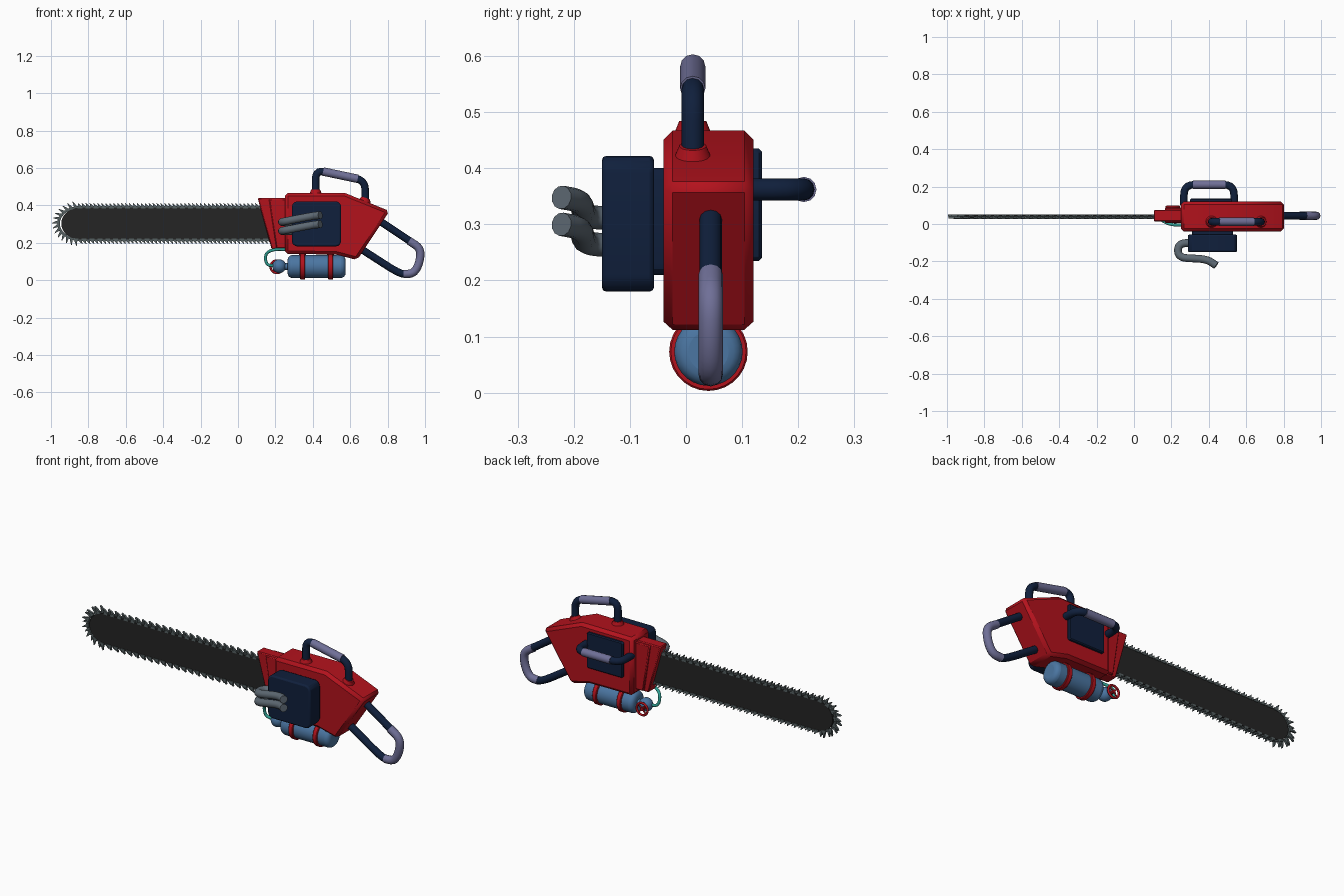
import bpy, bmesh, math
from mathutils import Vector

if "Cube" in bpy.data.objects:
    bpy.data.objects.remove(bpy.data.objects["Cube"])


def mat(name, r, g, b):
    m = bpy.data.materials.new(name)
    m.diffuse_color = (r, g, b, 1)
    m.use_nodes = True
    m.node_tree.nodes["Principled BSDF"].inputs["Base Color"].default_value = m.diffuse_color
    return m


RED = mat("red", 0.45, 0.006, 0.012)
NAVY = mat("navy", 0.005, 0.014, 0.045)
GRIP = mat("grip", 0.16, 0.16, 0.31)
BLUE = mat("tank_blue", 0.07, 0.18, 0.36)
TEAL = mat("teal", 0.03, 0.36, 0.30)
DARK = mat("bar_dark", 0.018, 0.018, 0.018)
STEEL = mat("steel", 0.09, 0.115, 0.12)
PIPE = mat("pipe_grey", 0.11, 0.14, 0.17)


def finish(o, name, m, angle=35):
    o.name = name
    o.data.materials.clear()
    o.data.materials.append(m)
    bpy.ops.object.select_all(action='DESELECT')
    o.select_set(True)
    bpy.context.view_layer.objects.active = o
    bpy.ops.object.shade_smooth_by_angle(angle=math.radians(angle))
    return o


def from_bmesh(bm, name, m, bevel=0, segments=1):
    bmesh.ops.recalc_face_normals(bm, faces=bm.faces)
    me = bpy.data.meshes.new(name)
    bm.to_mesh(me)
    bm.free()
    o = bpy.data.objects.new(name, me)
    bpy.context.collection.objects.link(o)
    if bevel:
        b = o.modifiers.new("bevel", 'BEVEL')
        b.width, b.segments = bevel, segments
    return finish(o, name, m, 25)


def add_prism(bm, outline, y0, y1):
    """Extrude an xz outline from y0 to y1."""
    a = [bm.verts.new((x, y0, z)) for x, z in outline]
    b = [bm.verts.new((x, y1, z)) for x, z in outline]
    bm.faces.new(a)
    bm.faces.new(b[::-1])
    for i in range(len(a)):
        j = (i + 1) % len(a)
        bm.faces.new((a[i], b[i], b[j], a[j]))


def prism(name, outline, y0, y1, m, bevel=0, segments=1):
    bm = bmesh.new()
    add_prism(bm, outline, y0, y1)
    return from_bmesh(bm, name, m, bevel, segments)


def rounded_rect(x0, x1, z0, z1, r, n=3):
    pts = []
    for k, (cx, cz) in enumerate(((x1 - r, z1 - r), (x0 + r, z1 - r), (x0 + r, z0 + r), (x1 - r, z0 + r))):
        for i in range(n + 1):
            a = math.pi / 2 * (k + i / n)
            pts.append((cx + r * math.cos(a), cz + r * math.sin(a)))
    return pts


def fillet(points, r, n=5):
    """Round the inner corners of a path."""
    p = [Vector(q) for q in points]
    out = [p[0]]
    for a, b, c in zip(p, p[1:], p[2:]):
        s = b + (a - b).normalized() * min(r, (a - b).length / 2)
        e = b + (c - b).normalized() * min(r, (c - b).length / 2)
        for i in range(n + 1):
            t = i / n
            out.append(s * (1 - t) ** 2 + b * 2 * t * (1 - t) + e * t * t)
    return out + [p[-1]]


def tube(name, points, radius, m, corner=0.05):
    cu = bpy.data.curves.new(name, 'CURVE')
    cu.dimensions = '3D'
    cu.bevel_depth, cu.bevel_resolution, cu.use_fill_caps = radius, 4, True
    path = fillet(points, corner)
    path = [path[0]] + [q for p, q in zip(path, path[1:]) if (q - p).length > 1e-5]
    s = cu.splines.new('POLY')
    s.points.add(len(path) - 1)
    for pt, q in zip(s.points, path):
        pt.co = (*q, 1)
    o = bpy.data.objects.new(name, cu)
    bpy.context.collection.objects.link(o)
    bpy.ops.object.select_all(action='DESELECT')
    o.select_set(True)
    bpy.context.view_layer.objects.active = o
    bpy.ops.object.convert(target='MESH')
    return finish(bpy.context.object, name, m, 45)


def cylinder(name, r, length, loc, rot, m, bevel=0, segments=3, r2=None):
    bpy.ops.mesh.primitive_cone_add(vertices=28, radius1=r, radius2=r if r2 is None else r2,
                                    depth=length, location=loc, rotation=rot)
    o = bpy.context.object
    if bevel:
        b = o.modifiers.new("bevel", 'BEVEL')
        b.width, b.segments = bevel, segments
    return finish(o, name, m)


# Main housing and blade guard
prism("housing", [(0.25, 0.465), (0.57, 0.467), (0.81, 0.37), (0.637, 0.108), (0.52, 0.138), (0.25, 0.14)],
      -0.04, 0.12, RED, 0.016)
prism("blade_guard", [(0.105, 0.44), (0.26, 0.44), (0.26, 0.165), (0.18, 0.165)], 0.014, 0.076, RED, 0.005)
prism("guard_step", [(0.165, 0.435), (0.26, 0.435), (0.26, 0.17), (0.205, 0.17)], 0.005, 0.088, RED, 0.005)

# Engine block on the front, cover plate on the back
prism("engine_block", rounded_rect(0.288, 0.552, 0.18, 0.422, 0.03), -0.15, -0.057, NAVY, 0.008, 2)
prism("engine_base", rounded_rect(0.31, 0.53, 0.21, 0.40, 0.02), -0.06, -0.035, NAVY)
prism("back_cover", rounded_rect(0.30, 0.525, 0.235, 0.435, 0.008, 2), 0.11, 0.135, NAVY, 0.005)

# Guide bar with rounded nose
CX, CZ, CY, END = -0.845, 0.303, 0.04, 0.22


def track(r, rx, n):
    """Points and tangents evenly spaced along the bar edge."""
    arc, straight = math.pi * (r + rx) / 2, END - CX
    for i in range(n):
        d = (2 * straight + arc) * (i + 0.5) / n
        if d < straight:
            yield Vector((END - d, 0, CZ + r)), Vector((-1, 0, 0))
        elif d < straight + arc:
            a = math.pi / 2 + math.pi * (d - straight) / arc
            yield (Vector((CX + rx * math.cos(a), 0, CZ + r * math.sin(a))),
                   Vector((-rx * math.sin(a), 0, r * math.cos(a))).normalized())
        else:
            yield Vector((CX + d - straight - arc, 0, CZ - r)), Vector((1, 0, 0))


nose = [(CX + 0.1 * math.cos(a), CZ + 0.085 * math.sin(a))
        for a in (math.pi / 2 + math.pi * i / 20 for i in range(21))]
prism("guide_bar", nose + [(END, CZ - 0.085), (END, CZ + 0.085)], CY - 0.009, CY + 0.009, DARK)

# Saw chain: overlapping links with slanted teeth on alternating sides
bm = bmesh.new()
for i, (p, t) in enumerate(track(0.087, 0.113, 116)):
    out = Vector((t.z, 0, -t.x))
    if out.dot(p - Vector((min(max(p.x, CX), END), 0, CZ))) < 0:
        out = -out
    at_nose = p.x < CX
    side = 0.004 if i % 2 else -0.004
    h = 0.036 if at_nose else 0.023

    def flat(*ab):
        return [((p + t * a + out * b).x, (p + t * a + out * b).z) for a, b in ab]
    add_prism(bm, flat((-0.013, -0.006), (0.013, -0.006), (0.013, 0.006), (-0.013, 0.006)),
              CY + side - 0.008, CY + side + 0.008)
    add_prism(bm, flat((-0.009, 0.004), (0.009, 0.004), (0.013, h), (0.006, h * 0.8)),
              CY + side * 1.3 - 0.006, CY + side * 1.3 + 0.006)
from_bmesh(bm, "saw_chain", STEEL)

# Top handle with collars
Y = 0.012
tube("top_handle", [(0.415, Y, 0.44), (0.415, Y, 0.59), (0.68, Y, 0.533), (0.68, Y, 0.41)], 0.02, NAVY)
tube("top_grip", [(0.455, Y, 0.581), (0.55, Y, 0.561), (0.64, Y, 0.542)], 0.0225, GRIP)
cylinder("top_handle_collar_front", 0.034, 0.025, (0.415, Y, 0.472), (0, 0, 0), RED, r2=0.024)
cylinder("top_handle_collar_rear", 0.034, 0.025, (0.68, Y, 0.428), (0, math.radians(20), 0), RED, r2=0.024)

# Rear handle loop
Y = 0.044
tube("rear_handle", [(0.76, Y, 0.315), (0.925, Y, 0.205)], 0.02, NAVY)
tube("rear_handle_lower", [(0.65, Y, 0.172), (0.83, Y, 0.056), (0.875, Y, 0.034), (0.90, Y, 0.033)], 0.02, NAVY)
tube("rear_grip", [(0.915, Y, 0.21), (0.978, Y, 0.17), (0.972, Y, 0.095), (0.94, Y, 0.035), (0.885, Y, 0.033)],
     0.022, GRIP, 0.045)

# Side handle on the back
Z = 0.362
tube("side_handle", [(0.267, 0.10, Z), (0.267, 0.21, Z), (0.535, 0.21, Z), (0.535, 0.10, Z)], 0.02, NAVY, 0.055)
tube("side_grip", [(0.315, 0.21, Z), (0.40, 0.21, Z), (0.49, 0.21, Z)], 0.0225, GRIP)

# Fuel tank with bands, valve ball and hand wheel
LIE = (0, math.pi / 2, 0)
cylinder("fuel_tank", 0.061, 0.31, (0.42, 0.04, 0.073), LIE, BLUE, 0.025, 4)
for x, part in ((0.345, "front"), (0.495, "rear")):
    cylinder("tank_band_" + part, 0.07, 0.026, (x, 0.04, 0.073), LIE, RED, 0.003, 1)
    cylinder("tank_hanger_" + part, 0.018, 0.05, (x, 0.04, 0.145), (0, 0, 0), RED)
cylinder("valve_neck", 0.018, 0.06, (0.25, 0.04, 0.073), LIE, BLUE)
bpy.ops.mesh.primitive_uv_sphere_add(segments=20, ring_count=12, radius=0.037, location=(0.22, 0.04, 0.075))
finish(bpy.context.object, "valve_ball", BLUE)
W = Vector((0.208, 0.092, 0.072))
STAND = (math.pi / 2, 0, 0)
bpy.ops.mesh.primitive_torus_add(major_segments=24, minor_segments=8, major_radius=0.034, minor_radius=0.006,
                                 location=W, rotation=STAND)
finish(bpy.context.object, "valve_wheel", RED, 60)
cylinder("valve_stem", 0.009, 0.05, W - Vector((0, 0.02, 0)), STAND, RED)
for k in range(2):
    cylinder(f"wheel_spoke_{k}", 0.004, 0.066, W, (0, math.pi / 4 + k * math.pi / 2, 0), RED)

# Fuel hose
tube("fuel_hose", [(0.20, 0.035, 0.077), (0.15, 0.03, 0.08), (0.145, 0.02, 0.145), (0.195, -0.005, 0.166),
                   (0.27, -0.005, 0.164)], 0.008, TEAL, 0.03)

# Twin exhaust pipes
for z, part in ((0.31, "upper"), (0.262, "lower")):
    tube("exhaust_" + part, [(0.31, -0.1, z), (0.235, -0.105, z), (0.235, -0.18, z + 0.002),
                             (0.39, -0.188, z + 0.032), (0.44, -0.222, z + 0.038)], 0.021, PIPE, 0.05)
